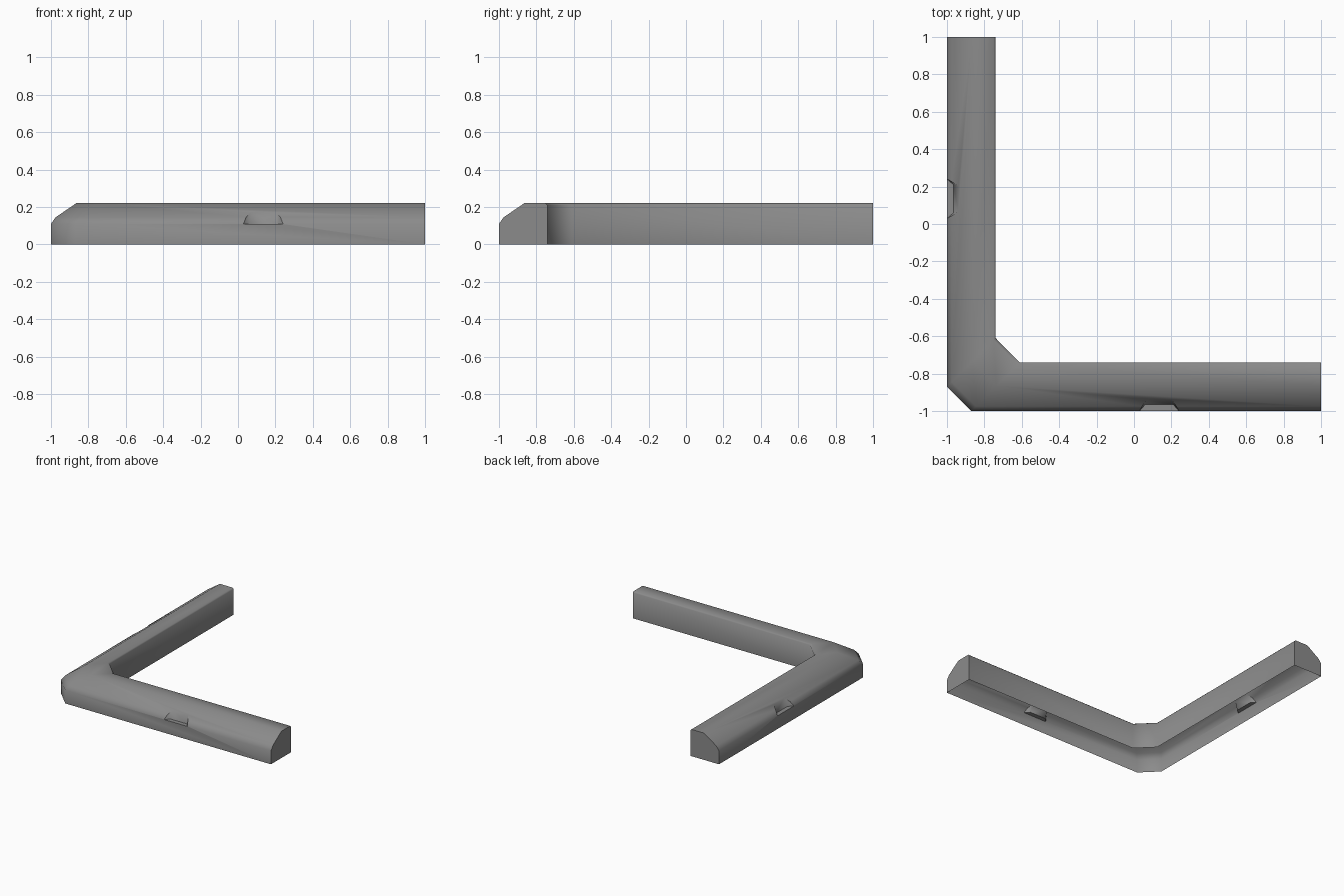
import bpy, bmesh, math
from mathutils import Vector

cube = bpy.data.objects.get("Cube")
if cube:
    bpy.data.objects.remove(cube)

# Single stone-grey material
grey = bpy.data.materials.new("stone_grey")
grey.use_nodes = True
colour = (0.26, 0.26, 0.26, 1)
grey.diffuse_color = colour
grey.node_tree.nodes["Principled BSDF"].inputs["Base Color"].default_value = colour


def loft(name, rings):
    """Skin equal-length rings of points and cap both ends."""
    bm = bmesh.new()
    loops = [[bm.verts.new(p) for p in ring] for ring in rings]
    n = len(loops[0])
    for a, b in zip(loops, loops[1:]):
        for i in range(n):
            j = (i + 1) % n
            bm.faces.new((a[i], a[j], b[j], b[i]))
    bm.faces.new(loops[0])
    bm.faces.new(loops[-1])
    bmesh.ops.recalc_face_normals(bm, faces=bm.faces)
    mesh = bpy.data.meshes.new(name)
    bm.to_mesh(mesh)
    bm.free()
    obj = bpy.data.objects.new(name, mesh)
    bpy.context.collection.objects.link(obj)
    return obj


def swap(ring):
    """Mirror a ring across the diagonal of the corner."""
    return [(y, x, z) for x, y, z in ring]


# Curb cross-section: distance in from the outer side, height
profile = [(0, 0), (0, 0.11), (0.025, 0.145), (0.135, 0.22),
           (0.25, 0.22), (0.26, 0.21), (0.26, 0)]
end = [(1, d - 1, z) for d, z in profile]
bend = [(d - 0.87, d - 1, z) for d, z in profile]
curb = loft("corner_curb", [end, bend, swap(bend), swap(end)])
curb.data.materials.append(grey)

# Tapered pocket on the outer side of each arm
mid = 0.135


def trapezoid(front, front_half, back, back_half, z):
    return [(mid - front_half, front, z), (mid + front_half, front, z),
            (mid + back_half, back, z), (mid - back_half, back, z)]


low = trapezoid(-1.05, 0.148, -0.965, 0.075, 0.108)
high = trapezoid(-0.989, 0.128, -0.904, 0.055, 0.25)
cutters = [loft("front_pocket_cutter", [low, high]),
           loft("side_pocket_cutter", [swap(low), swap(high)])]

bpy.context.view_layer.objects.active = curb
curb.select_set(True)
for cutter in cutters:
    mod = curb.modifiers.new("pocket", 'BOOLEAN')
    mod.operation = 'DIFFERENCE'
    mod.solver = 'EXACT'
    mod.object = cutter
    bpy.ops.object.modifier_apply(modifier=mod.name)
for cutter in cutters:
    bpy.data.objects.remove(cutter)

# Open underside
bm = bmesh.new()
bm.from_mesh(curb.data)
bottom = [f for f in bm.faces if all(v.co.z < 0.001 for v in f.verts)]
bmesh.ops.delete(bm, geom=bottom, context='FACES')
bm.to_mesh(curb.data)
bm.free()

bpy.ops.object.shade_smooth_by_angle(angle=math.radians(50))
